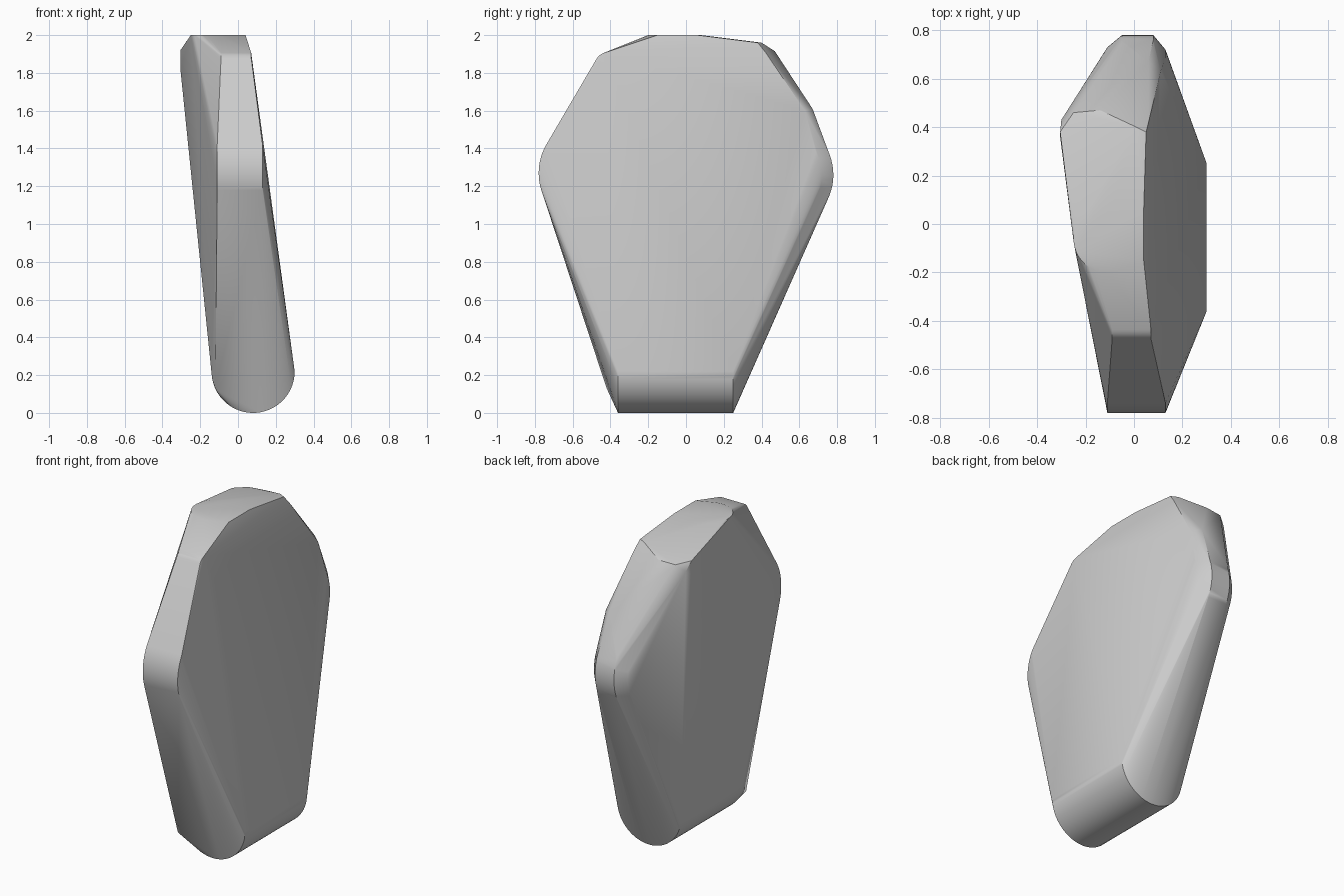
import bpy, bmesh, math
from mathutils import Vector

cube = bpy.data.objects.get("Cube")
if cube:
    bpy.data.objects.remove(cube, do_unlink=True)

# Plain grey body colour
grey = bpy.data.materials.new("plain_grey")
grey.use_nodes = True
colour = (0.6, 0.6, 0.6, 1)
grey.diffuse_color = colour
grey.node_tree.nodes["Principled BSDF"].inputs["Base Color"].default_value = colour


def arc(centre, radius, axis, start=0, end=360, steps=48):
    """Points on an arc about the x, y or z axis."""
    u, v = {"x": ((0, 1, 0), (0, 0, 1)),
            "y": ((1, 0, 0), (0, 0, 1)),
            "z": ((1, 0, 0), (0, 1, 0))}[axis]
    points = []
    for i in range(steps + 1):
        a = math.radians(start + (end - start) * i / steps)
        points.append(Vector(centre) + radius * (math.cos(a) * Vector(u) + math.sin(a) * Vector(v)))
    return points


points = []

# Rounded foot: lower half of a cylinder along y
for y in (-0.36, 0.25):
    points += arc((0.08, y, 0.22), 0.22, "y", 180, 360)
points.append(Vector((-0.12, -0.42, 0.13)))

# Front bulge: short cylinder along x
for x in (-0.11, 0.13):
    points += arc((x, -0.48, 1.27), 0.3, "x", 150, 202, 12)

# Rear bulge: cylinder along x with chamfered rims
for x, radius in ((-0.11, 0.25), (-0.05, 0.3), (0.08, 0.3), (0.13, 0.24)):
    points += arc((x, 0.48, 1.26), radius, "x", -26, 30, 12)

# Upper front rim, rounded between the strip and the crown
for x in (-0.09, 0.07):
    points += arc((x, -0.41, 1.835), 0.075, "x", 110, 155, 6)

# Crown: flat round top with a straight left edge
points += arc((-0.11, -0.06, 2.0), 0.14, "z", 80, 290, 24)
points += [Vector((0.04, y, 2.0)) for y in (-0.15, 0.06)]

# Upper rear shoulder
points += [Vector(p) for p in (
    (-0.305, 0.36, 1.82), (-0.305, 0.38, 1.92), (-0.3, 0.43, 1.87),
    (-0.25, 0.46, 1.91), (-0.14, 0.47, 1.915), (0.01, 0.4, 1.96),
    (0.05, 0.38, 1.96), (0.06, 0.42, 1.91), (0.11, 0.63, 1.6), (0.06, 0.67, 1.61))]

# Wrap the guide sections in one tight shell
bm = bmesh.new()
for p in points:
    bm.verts.new(p)
bmesh.ops.remove_doubles(bm, verts=bm.verts, dist=0.002)
hull = bmesh.ops.convex_hull(bm, input=bm.verts)
loose = {g for g in hull["geom_interior"] + hull["geom_unused"] if isinstance(g, bmesh.types.BMVert)}
bmesh.ops.delete(bm, geom=list(loose), context="VERTS")
bmesh.ops.recalc_face_normals(bm, faces=bm.faces)
mesh = bpy.data.meshes.new("body_shell")
bm.to_mesh(mesh)
bm.free()
mesh.materials.append(grey)

body = bpy.data.objects.new("body_shell", mesh)
bpy.context.collection.objects.link(body)
bpy.ops.object.select_all(action="DESELECT")
body.select_set(True)
bpy.context.view_layer.objects.active = body
bpy.ops.object.shade_smooth_by_angle(angle=math.radians(30))
